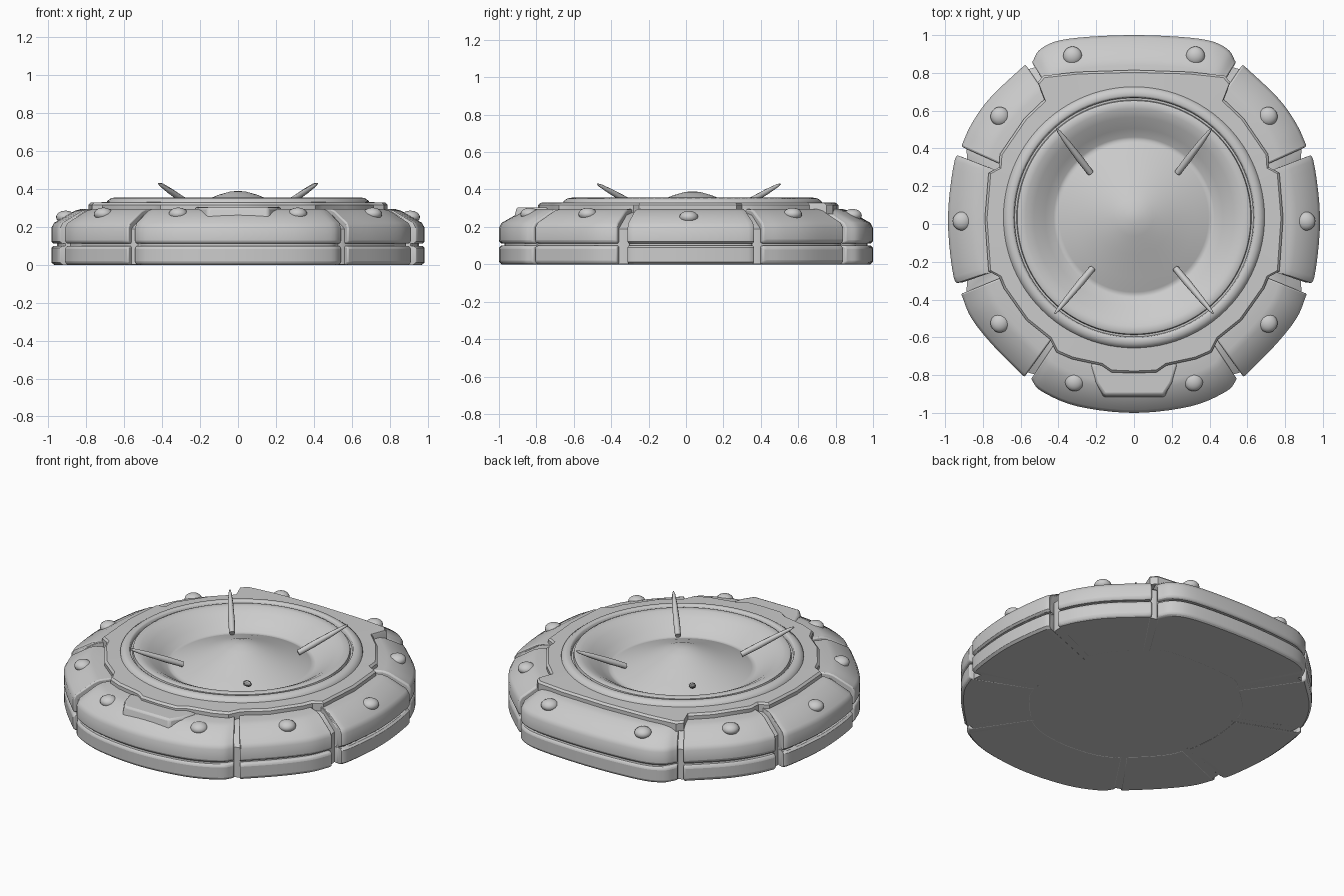
import bpy, bmesh, math
from mathutils import Vector

if "Cube" in bpy.data.objects:
    bpy.data.objects.remove(bpy.data.objects["Cube"])


def finish(name, bm, bevel=0.0, angle=35):
    bmesh.ops.recalc_face_normals(bm, faces=bm.faces[:])
    me = bpy.data.meshes.new(name)
    bm.to_mesh(me)
    bm.free()
    ob = bpy.data.objects.new(name, me)
    bpy.context.collection.objects.link(ob)
    bpy.ops.object.select_all(action='DESELECT')
    ob.select_set(True)
    bpy.context.view_layer.objects.active = ob
    bpy.ops.object.shade_smooth_by_angle(angle=math.radians(angle))
    if bevel:
        m = ob.modifiers.new("soft_edges", 'BEVEL')
        m.width, m.segments = bevel, 2
        m.limit_method, m.angle_limit = 'ANGLE', math.radians(40)
    return ob


def loft(name, rings, wrap_rings=False, wrap_points=True, cap=False, bevel=0.0, angle=35):
    """Skin a list of equally long point rings."""
    bm = bmesh.new()
    vs = [[bm.verts.new(p) for p in r] for r in rings]
    n, k = len(vs), len(vs[0])
    for i in range(n if wrap_rings else n - 1):
        for j in range(k if wrap_points else k - 1):
            a, b = vs[i], vs[(i + 1) % n]
            bm.faces.new((a[j], b[j], b[(j + 1) % k], a[(j + 1) % k]))
    if cap:
        bm.faces.new(vs[0])
        bm.faces.new(vs[-1])
    bmesh.ops.remove_doubles(bm, verts=bm.verts[:], dist=1e-5)
    return finish(name, bm, bevel, angle)


def curve(pts, steps=5):
    """Smooth curve through 2D points."""
    p = [Vector(q) for q in pts]
    p = [2 * p[0] - p[1]] + p + [2 * p[-1] - p[-2]]
    out = []
    for a, b, c, d in zip(p, p[1:], p[2:], p[3:]):
        for i in range(steps):
            t = i / steps
            out.append(0.5 * (2 * b + (c - a) * t + (2 * a - 5 * b + 4 * c - d) * t * t
                              + (3 * b - a - 3 * c + d) * t ** 3))
    return out + [p[-2]]


def flip(pts):
    return [(-x, y) for x, y in reversed(pts)]


# Outlines of the eight rim segments, clockwise from the back
back_half = [(0, 1), (0.35, 0.98), (0.49, 0.93), (0.54, 0.855)]
back_diag = [(0.575, 0.845), (0.76, 0.67), (0.86, 0.53), (0.915, 0.41)]
side = [(0.91, 0.355), (0.95, 0.335), (0.985, 0.03), (0.955, -0.28), (0.91, -0.31)]
front_diag = [(0.915, -0.37), (0.86, -0.5), (0.74, -0.65), (0.58, -0.81)]
front_half = [(0.545, -0.82), (0.49, -0.885), (0.3, -0.965), (0, -1)]
segments = {
    "back": flip(back_half)[:-1] + back_half,
    "back_right": back_diag, "right": side, "front_right": front_diag,
    "front": front_half + flip(front_half)[1:],
    "front_left": flip(front_diag), "left": flip(side), "back_left": flip(back_diag),
}

# Upper and lower armour blocks, as (scale, height) sections swept on each outline
upper = [(0.6, 0.112), (0.988, 0.112), (1, 0.122), (1, 0.195), (0.985, 0.222),
         (0.875, 0.285), (0.84, 0.295), (0.7, 0.295)]
lower = [(0.6, 0.0), (0.985, 0.0), (1, 0.012), (1, 0.09), (0.988, 0.1), (0.6, 0.1)]
outline = []
for key, pts in segments.items():
    c = curve(pts)
    outline += c
    for label, prof in (("upper", upper), ("lower", lower)):
        loft(f"{label}_rim_{key}", [[(p.x * s, p.y * s, z) for s, z in prof] for p in c],
             cap=True, bevel=0.01)

# Core seen in the grooves between blocks
core = [(0.97, 0.001), (0.97, 0.19), (0.86, 0.262), (0.76, 0.28), (0.6, 0.28), (0.58, 0.2)]
loft("core", [[(p.x * s, p.y * s, z) for p in outline] for s, z in core], cap=True)

# Stepped plate between the rim and the bowl
half = [(0, 0.815), (0.3, 0.805), (0.48, 0.785), (0.51, 0.75), (0.475, 0.66), (0.58, 0.56),
        (0.71, 0.37), (0.715, 0.3), (0.77, 0.27), (0.79, 0.03), (0.77, -0.25), (0.715, -0.28),
        (0.69, -0.34), (0.57, -0.51), (0.445, -0.61), (0.41, -0.68), (0.33, -0.715),
        (0.17, -0.75), (0.12, -0.785), (0, -0.79)]
plate = [Vector(p) for p in half + flip(half)[1:-1]]
mid = Vector((0, 0.035))


def plate_ring(shrink, z):
    return [(*(p + (mid - p).normalized() * shrink), z) for p in plate]


inner = [(*(mid + (p - mid).normalized() * 0.64), 0.332) for p in plate]
loft("stepped_plate", [plate_ring(0, 0.27), plate_ring(0, 0.317), plate_ring(0.012, 0.329), inner])

# Collar, bowl and central dome as one lathe
profile = [(0.695, 0.315), (0.69, 0.337), (0.67, 0.352), (0.645, 0.356), (0.636, 0.35),
           (0.632, 0.33), (0.622, 0.33), (0.618, 0.348), (0.605, 0.354), (0.575, 0.35),
           (0.53, 0.328), (0.47, 0.287), (0.425, 0.257), (0.41, 0.252), (0.395, 0.258),
           (0.32, 0.287), (0.2, 0.33), (0.1, 0.37), (0.04, 0.387), (0, 0.39)]
turns = [2 * math.pi * i / 96 for i in range(96)]
loft("bowl_and_dome", [[(r * math.cos(a), 0.035 + r * math.sin(a), z) for a in turns]
                       for r, z in profile], angle=50)


# Four tapered spikes leaning outward
def spike(name, base, tip):
    base, tip = Vector(base), Vector(tip)
    q = (tip - base).to_track_quat('Z', 'Y')
    rings = []
    for t, r in ((0, 0.017), (0.3, 0.019), (0.7, 0.015), (0.93, 0.009), (1, 0.003)):
        rings.append([base.lerp(tip, t) + q @ Vector((r * math.cos(a), r * math.sin(a), 0))
                      for a in turns[::12]])
    loft(name, rings, cap=True, angle=50)


for sx, tag in ((1, "right"), (-1, "left")):
    spike(f"back_{tag}_spike", (sx * 0.23, 0.27, 0.295), (sx * 0.41, 0.505, 0.43))
    spike(f"front_{tag}_spike", (sx * 0.22, -0.235, 0.295), (sx * 0.42, -0.475, 0.43))

    # Domed rivets on the sloping rim
    for i, (x, y, z) in enumerate(((0.325, 0.89, 0.262), (0.71, 0.57, 0.268), (0.91, 0.015, 0.252),
                                   (0.71, -0.525, 0.268), (0.315, -0.835, 0.268))):
        bm = bmesh.new()
        bmesh.ops.create_uvsphere(bm, u_segments=20, v_segments=12, radius=1)
        for v in bm.verts:
            v.co = (sx * x + v.co.x * 0.05, y + v.co.y * 0.05, z + v.co.z * 0.034)
        finish(f"rivet_{tag}_{i}", bm)

# Raised lug on the front segment
lug = [(-0.24, -0.74), (0.24, -0.74), (0.21, -0.84), (0.165, -0.925), (-0.165, -0.925), (-0.21, -0.84)]
loft("front_lug", [[(x, y, 0.22) for x, y in lug],
                   [(x * 0.95, y + (0.02 if y < -0.9 else 0), 0.305) for x, y in lug]],
     cap=True, bevel=0.012)
